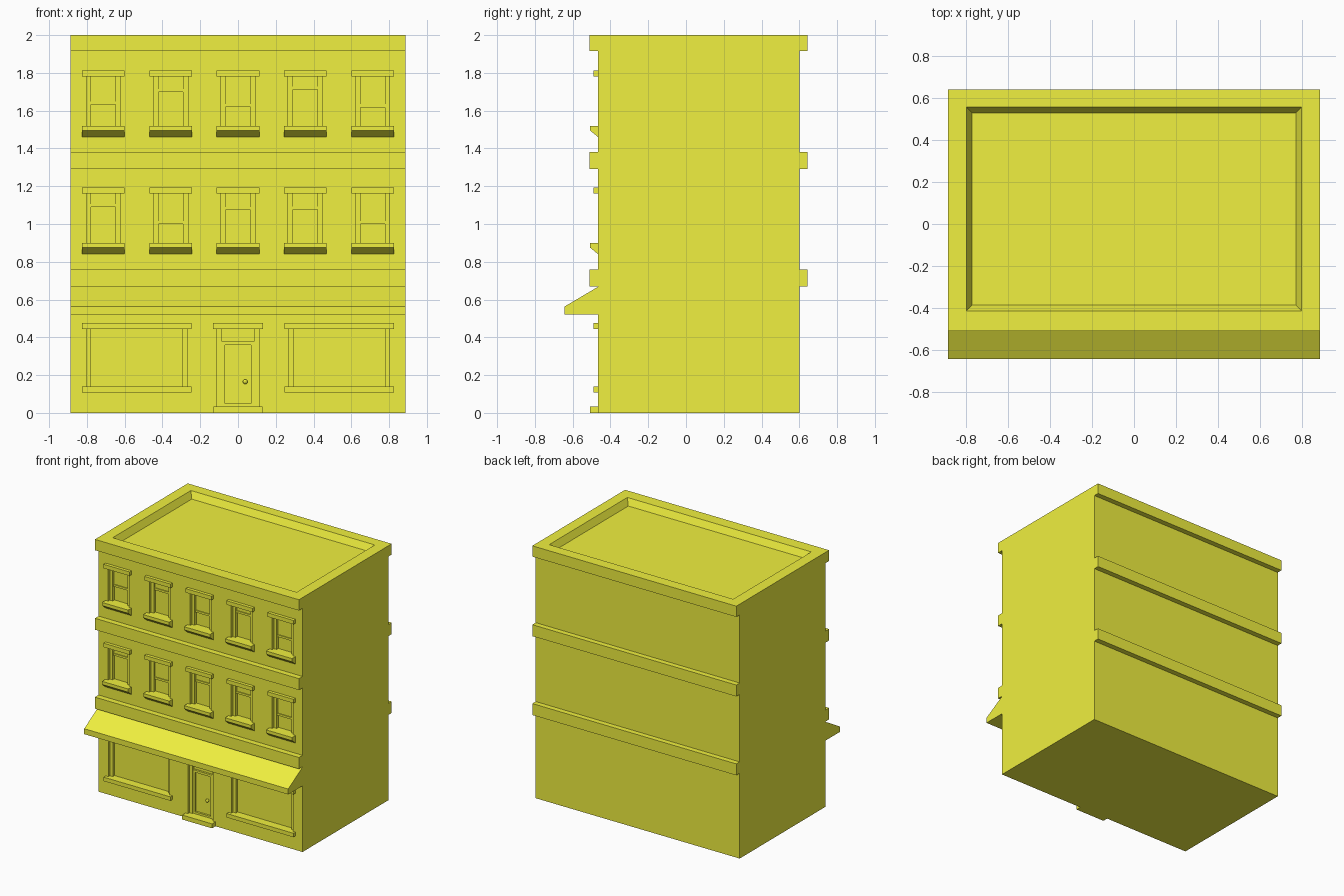
import bpy, bmesh

if "Cube" in bpy.data.objects:
    bpy.data.objects.remove(bpy.data.objects["Cube"])

yellow = bpy.data.materials.new("yellow_paint")
yellow.diffuse_color = (0.87, 0.87, 0.05, 1)
yellow.use_nodes = True
yellow.node_tree.nodes["Principled BSDF"].inputs["Base Color"].default_value = yellow.diffuse_color

W, FRONT, BACK = 0.887, -0.465, 0.60   # half width, facade and rear planes
GLASS = FRONT + 0.042                  # recessed glass plane


def finish(name, bm):
    bmesh.ops.recalc_face_normals(bm, faces=bm.faces)
    me = bpy.data.meshes.new(name)
    bm.to_mesh(me)
    bm.free()
    me.materials.append(yellow)
    ob = bpy.data.objects.new(name, me)
    bpy.context.collection.objects.link(ob)
    return ob


def add_prism(bm, profile, x0, x1):
    """Extrude a (y, z) profile from x0 to x1."""
    face = bm.faces.new([bm.verts.new((x0, y, z)) for y, z in profile])
    geo = bmesh.ops.extrude_face_region(bm, geom=[face])["geom"]
    vs = [v for v in geo if isinstance(v, bmesh.types.BMVert)]
    bmesh.ops.translate(bm, verts=vs, vec=(x1 - x0, 0, 0))


def rect(y0, y1, z0, z1):
    return [(y0, z0), (y1, z0), (y1, z1), (y0, z1)]


def prism(name, profile, x0, x1):
    bm = bmesh.new()
    add_prism(bm, profile, x0, x1)
    return finish(name, bm)


def box(name, x0, x1, y0, y1, z0, z1):
    return prism(name, rect(y0, y1, z0, z1), x0, x1)


def cut(target, cutter):
    mod = target.modifiers.new("cut", 'BOOLEAN')
    mod.operation, mod.solver, mod.object = 'DIFFERENCE', 'EXACT', cutter
    bpy.context.view_layer.objects.active = target
    bpy.ops.object.modifier_apply(modifier=mod.name)
    bpy.data.objects.remove(cutter)


# Openings: centre x, half width, bottom z, top z
window_x = [-0.713, -0.356, 0, 0.356, 0.713]
floors = [(0.90, [1.09, 1.00, 1.075, 1.077, 1.00]),
          (1.52, [1.632, 1.70, 1.62, 1.712, 1.618])]
windows = [(x, z, blind) for z, blinds in floors for x, blind in zip(window_x, blinds)]
openings = [(x, 0.09, z, z + 0.262) for x, z, _ in windows]
shops = [(s * 0.535, 0.267, 0.14, 0.445) for s in (-1, 1)]
door = (0, 0.11, 0.035, 0.445)
openings += shops + [door]

# Main block with recessed openings
body = box("building_body", -W, W, FRONT, BACK, 0, 2)
bm = bmesh.new()
for x, hw, z0, z1 in openings:
    add_prism(bm, rect(FRONT - 0.1, GLASS, z0, z1), x - hw, x + hw)
cut(body, finish("opening_cutter", bm))

# Roof well with sloping sides
bm = bmesh.new()
loops = []
for inset, z in ((0.027, 1.95), (0, 2.0), (0, 2.1)):
    x, y0, y1 = 0.80 - inset, -0.414 + inset, 0.557 - inset
    loops.append([bm.verts.new((a, b, z)) for a, b in ((-x, y0), (x, y0), (x, y1), (-x, y1))])
for a, b in zip(loops, loops[1:]):
    for i in range(4):
        j = (i + 1) % 4
        bm.faces.new((a[i], a[j], b[j], b[i]))
bm.faces.new(loops[0])
bm.faces.new(loops[-1])
cut(body, finish("roof_cutter", bm))

# Cornice bands on front and back
for z0, z1 in ((0.67, 0.76), (1.29, 1.38), (1.915, 2.0)):
    box("front_band", -W, W, FRONT - 0.045, FRONT, z0, z1)
    box("back_band", -W, W, BACK, 0.642, z0, z1)

# Shop awning
prism("awning", [(FRONT, 0.52), (-0.643, 0.52), (-0.643, 0.563), (FRONT, 0.668)], -W, W)

# Lintels and side frames on every opening
for x, hw, z0, z1 in openings:
    box("lintel", x - hw - 0.023, x + hw + 0.023, FRONT - 0.025, FRONT, z1, z1 + 0.031)
    for s in (-1, 1):
        a, b = sorted((x + s * hw, x + s * (hw - 0.025)))
        box("side_frame", a, b, FRONT + 0.02, GLASS, z0, z1)

# Upper windows: bracketed sill, blind and blind rail
for x, z, blind in windows:
    prism("window_sill", [(FRONT, z), (FRONT - 0.043, z), (FRONT - 0.043, z - 0.025),
                          (FRONT, z - 0.06)], x - 0.113, x + 0.113)
    box("blind", x - 0.065, x + 0.065, GLASS - 0.008, GLASS, blind, z + 0.262)
    box("blind_rail", x - 0.065, x + 0.065, GLASS - 0.015, GLASS - 0.008, blind, blind + 0.016)

# Shop window sills
for x, hw, z0, z1 in shops:
    box("shop_sill", x - hw - 0.023, x + hw + 0.023, FRONT - 0.025, FRONT, z0 - 0.031, z0)

# Door: step, transom bar, framed leaf and knob
box("door_step", -0.13, 0.13, FRONT - 0.043, FRONT, 0, 0.035)
box("door_head", -0.085, 0.085, GLASS - 0.015, GLASS, 0.36, 0.378)
box("door_bottom_rail", -0.085, 0.085, GLASS - 0.015, GLASS, 0.035, 0.05)
for s in (-1, 1):
    a, b = sorted((s * 0.068, s * 0.085))
    box("door_stile", a, b, GLASS - 0.015, GLASS, 0.05, 0.36)
bm = bmesh.new()
bmesh.ops.create_uvsphere(bm, u_segments=12, v_segments=8, radius=0.013)
bmesh.ops.translate(bm, verts=bm.verts, vec=(0.038, GLASS - 0.013, 0.165))
finish("door_knob", bm)
